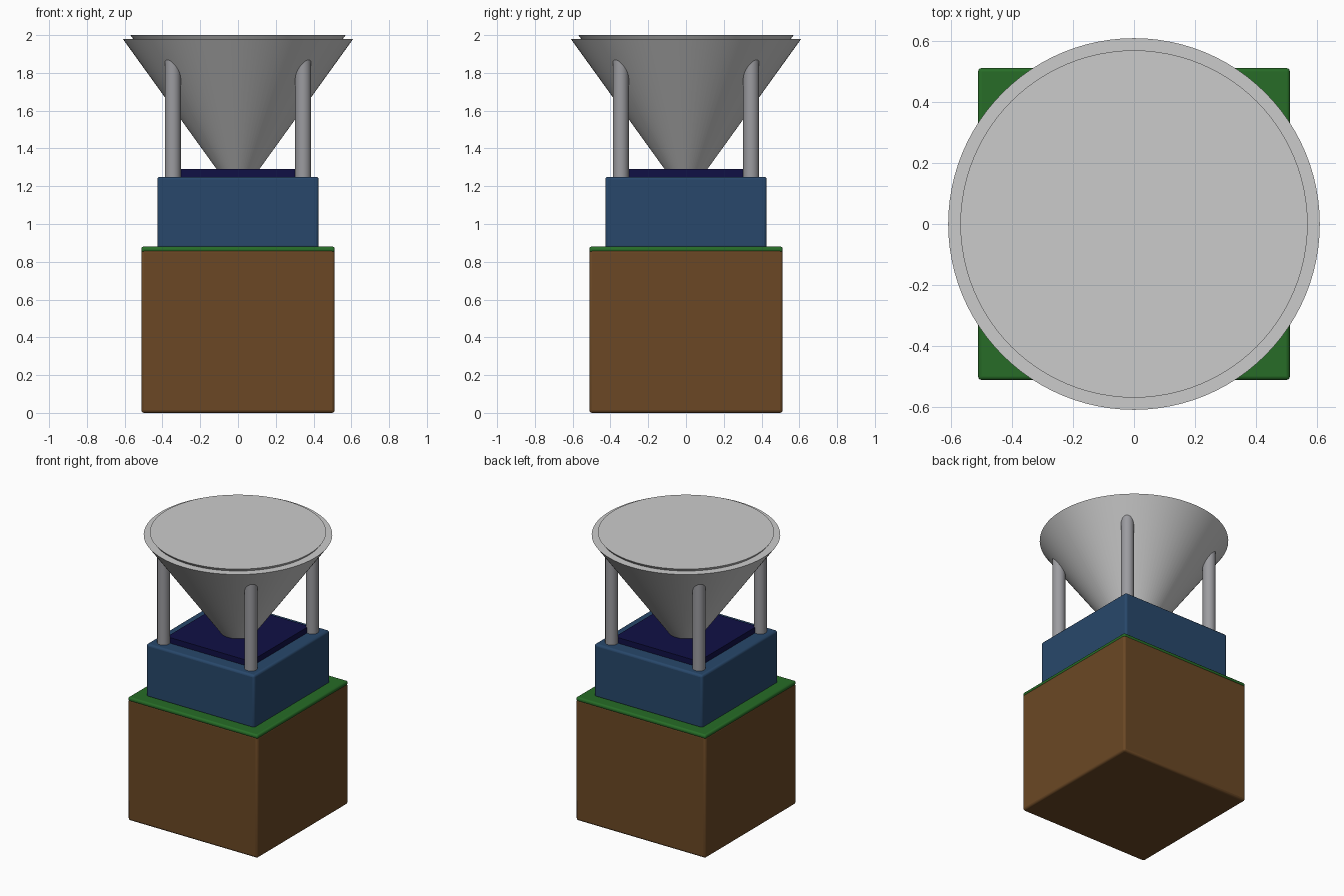
import bpy
import math

cube = bpy.data.objects.get("Cube")
if cube:
    bpy.data.objects.remove(cube, do_unlink=True)


def material(name, rgb):
    m = bpy.data.materials.new(name)
    m.use_nodes = True
    m.diffuse_color = (*rgb, 1)
    m.node_tree.nodes["Principled BSDF"].inputs["Base Color"].default_value = (*rgb, 1)
    return m


brown = material("earth brown", (0.145, 0.064, 0.018))
green = material("grass green", (0.02, 0.15, 0.02))
blue = material("slate blue", (0.021, 0.064, 0.146))
navy = material("dark navy", (0.005, 0.005, 0.06))
light_grey = material("light grey", (0.6, 0.6, 0.6))
steel = material("steel grey", (0.33, 0.33, 0.35))


def finish(name, mat):
    ob = bpy.context.object
    ob.name = ob.data.name = name
    ob.data.materials.append(mat)
    return ob


def box(name, half, z0, z1, mat, bevel=0.0):
    """Square block between two heights with softened edges."""
    bpy.ops.mesh.primitive_cube_add(size=1, location=(0, 0, (z0 + z1) / 2))
    ob = finish(name, mat)
    ob.scale = (2 * half, 2 * half, z1 - z0)
    bpy.ops.object.transform_apply(location=False, rotation=False, scale=True)
    if bevel:
        mod = ob.modifiers.new("soft edges", "BEVEL")
        mod.width = bevel
        mod.segments = 3
    bpy.ops.object.shade_smooth_by_angle(angle=math.radians(35))


def frustum(name, r0, r1, z0, z1, mat, x=0, y=0, sides=96):
    """Round part with a radius at each end."""
    bpy.ops.mesh.primitive_cone_add(vertices=sides, radius1=r0, radius2=r1,
                                    depth=z1 - z0, location=(x, y, (z0 + z1) / 2))
    finish(name, mat)
    bpy.ops.object.shade_smooth_by_angle(angle=math.radians(35))


# Stacked base
box("earth_block", 0.512, 0.0, 0.865, brown, 0.015)
box("grass_layer", 0.512, 0.85, 0.88, green, 0.012)
box("upper_block", 0.427, 0.87, 1.25, blue, 0.015)
box("navy_plate", 0.33, 1.24, 1.29, navy)

# Dish funnel with a slightly raised, tapering lid
frustum("funnel", 0.012, 0.61, 1.15, 1.98, light_grey)
frustum("lid", 0.54, 0.57, 1.96, 2.0, light_grey)

# Corner posts run up into the funnel wall
for side, x in (("left", 0.345), ("right", -0.345)):
    for end, y in (("front", -0.345), ("back", 0.345)):
        frustum(f"{end}_{side}_post", 0.042, 0.042, 1.23, 1.91, steel, x, y, 32)
